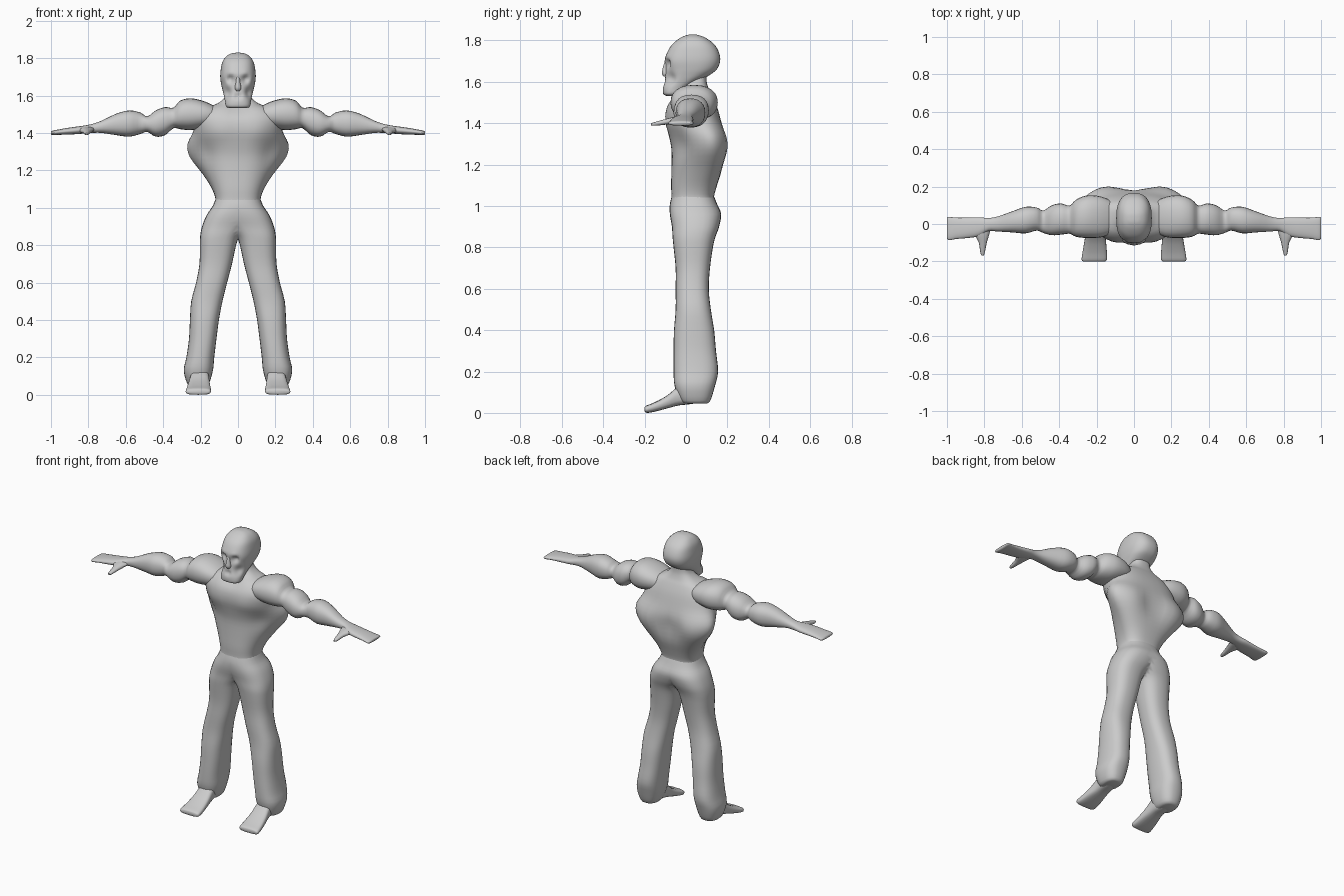
import bpy, bmesh, math
from mathutils import Vector


def spline(rows, steps):
    """Smoothly interpolate the section rows (Catmull-Rom)."""
    out = []
    for i in range(len(rows) - 1):
        p = [rows[min(max(i + d, 0), len(rows) - 1)] for d in (-1, 0, 1, 2)]
        for s in range(steps):
            t = s / steps
            out.append([0.5 * (2 * b + (c - a) * t + (2 * a - 5 * b + 4 * c - d) * t * t
                               + (3 * b - a - 3 * c + d) * t ** 3) for a, b, c, d in zip(*p)])
    return out + [list(rows[-1])]


def loft(name, axis, rows, n=24, power=2.3, steps=3, mirror=False, bisect=False):
    """Rows: position, a_low, a_high, b_low, b_high, [taper of a towards high b]."""
    order = {'x': (2, 0, 1), 'y': (0, 2, 1), 'z': (0, 1, 2)}[axis]
    bm, rings = bmesh.new(), []
    for r in spline(rows, steps):
        k = r[5] if len(r) > 5 else 0
        ring = []
        for i in range(n):
            t = 2 * math.pi * i / n
            c, s = (math.copysign(abs(f(t)) ** (2 / power), f(t)) for f in (math.cos, math.sin))
            a = (r[1] + r[2]) / 2 + (r[2] - r[1]) / 2 * c * (1 + k * s)
            b = (r[3] + r[4]) / 2 + (r[4] - r[3]) / 2 * s
            v = (a, b, r[0])
            ring.append(bm.verts.new([v[j] for j in order]))
        rings.append(ring)
    for p, q in zip(rings, rings[1:]):
        for i in range(n):
            j = (i + 1) % n
            bm.faces.new((p[i], p[j], q[j], q[i]))
    bm.faces.new(rings[0])
    bm.faces.new(rings[-1])
    bmesh.ops.recalc_face_normals(bm, faces=bm.faces)
    me = bpy.data.meshes.new(name)
    bm.to_mesh(me)
    bm.free()
    ob = bpy.data.objects.new(name, me)
    bpy.context.collection.objects.link(ob)
    if mirror:
        m = ob.modifiers.new("mirror", 'MIRROR')
        m.use_bisect_axis[0] = bisect
    bpy.ops.object.select_all(action='DESELECT')
    bpy.context.view_layer.objects.active = ob
    ob.select_set(True)
    bpy.ops.object.shade_smooth_by_angle(angle=math.radians(50))
    return ob


def sculpt(ob, centre, radius, push, both=True):
    """Soft push of the surface near a point, on both sides; x push is outward."""
    for sx in ((1, -1) if both else (1,)):
        c = Vector((centre[0] * sx, centre[1], centre[2]))
        d = Vector((push[0] * sx, push[1], push[2]))
        for v in ob.data.vertices:
            v.co += d * math.exp(-((v.co - c).length / radius) ** 2)


# Torso: narrow waist, broad back muscles, neck
torso = loft("torso", 'z', [
    (1.00, -.130, .130, -.075, .145, 0),
    (1.04, -.120, .120, -.070, .135, .02),
    (1.10, -.137, .137, -.072, .150, .10),
    (1.18, -.180, .180, -.070, .175, .22),
    (1.27, -.235, .235, -.070, .188, .33),
    (1.34, -.250, .250, -.082, .188, .30),
    (1.41, -.235, .235, -.095, .170, .10),
    (1.48, -.225, .225, -.092, .150, .02),
    (1.53, -.175, .175, -.065, .128, .02),
    (1.56, -.105, .105, -.030, .112, 0),
    (1.60, -.065, .065, -.010, .100, 0),
    (1.65, -.058, .058, -.010, .100, 0)], n=40, power=2.6)
sculpt(torso, (.15, .19, 1.28), .09, (.005, .018, 0))       # shoulder blades
sculpt(torso, (0, .19, 1.28), .07, (0, -.022, 0), False)    # spine groove
sculpt(torso, (.10, -.095, 1.41), .07, (0, -.010, 0))       # chest
sculpt(torso, (.20, -.06, 1.28), .06, (-.012, .02, 0))      # under the chest
sculpt(torso, (0, -.06, 1.54), .06, (0, .015, -.01), False)  # collar

# Pelvis and flared trouser legs, joined on the centre line
legs = loft("trousers", 'z', [
    (1.06, -.115, .115, -.065, .130),
    (1.01, -.130, .135, -.078, .150),
    (.96, -.110, .168, -.078, .170),
    (.90, -.055, .192, -.068, .160),
    (.85, -.010, .202, -.065, .142),
    (.80, .010, .204, -.060, .130),
    (.70, .032, .206, -.050, .116),
    (.60, .058, .224, -.050, .110),
    (.50, .083, .250, -.050, .120),
    (.40, .102, .257, -.058, .136),
    (.30, .115, .262, -.060, .145),
    (.20, .127, .276, -.060, .155, ),
    (.13, .134, .290, -.055, .140),
    (.06, .155, .272, -.030, .118),
    (.045, .175, .255, -.005, .100)], n=28, power=2.5, mirror=True, bisect=True)

# Bare feet
loft("foot", 'y', [
    (.10, .180, .250, .055, .090),
    (.02, .160, .255, .042, .150),
    (-.035, .155, .255, .036, .130),
    (-.09, .150, .265, .022, .085),
    (-.15, .145, .275, .006, .052),
    (-.19, .145, .280, .000, .036),
    (-.20, .155, .272, .008, .028)], n=20, power=3, mirror=True)

# Shoulders, arms and flat hands
arm = loft("arm", 'x', [
    (.10, -.040, .110, 1.450, 1.530),
    (.17, -.070, .145, 1.430, 1.565),
    (.25, -.075, .153, 1.415, 1.585),
    (.31, -.068, .130, 1.420, 1.572),
    (.345, -.052, .098, 1.425, 1.535),
    (.39, -.057, .110, 1.388, 1.538),
    (.44, -.060, .100, 1.380, 1.520),
    (.485, -.048, .072, 1.405, 1.488),
    (.52, -.035, .088, 1.395, 1.508),
    (.58, -.050, .092, 1.380, 1.520),
    (.65, -.045, .068, 1.388, 1.503),
    (.73, -.040, .040, 1.400, 1.465),
    (.78, -.038, .032, 1.400, 1.448),
    (.83, -.065, .036, 1.396, 1.438),
    (.89, -.075, .034, 1.392, 1.430),
    (.95, -.080, .034, 1.390, 1.420),
    (.99, -.087, .038, 1.388, 1.412),
    (1.0, -.075, .032, 1.394, 1.406)], n=24, power=2.3, mirror=True)

# Thumbs
loft("thumb", 'y', [
    (-.02, .765, .860, 1.402, 1.436),
    (-.06, .775, .850, 1.398, 1.430),
    (-.10, .787, .830, 1.393, 1.420),
    (-.15, .797, .822, 1.388, 1.406),
    (-.168, .803, .816, 1.390, 1.400)], n=12, mirror=True)

# Head: long skull with a forward jaw
head = loft("head", 'z', [
    (1.532, -.045, .045, -.095, -.045),
    (1.542, -.064, .064, -.110, -.020),
    (1.57, -.070, .070, -.112, .010),
    (1.60, -.076, .076, -.106, .055),
    (1.63, -.083, .083, -.100, .110),
    (1.66, -.090, .090, -.098, .148),
    (1.70, -.095, .095, -.104, .165),
    (1.74, -.092, .092, -.092, .160),
    (1.78, -.083, .083, -.068, .138),
    (1.81, -.062, .062, -.032, .100),
    (1.825, -.035, .035, .000, .065),
    (1.829, -.010, .010, .020, .045)], n=48, power=2.5, steps=4)
sculpt(head, (.042, -.10, 1.688), .022, (0, .028, 0))      # eye sockets
sculpt(head, (.040, -.10, 1.715), .016, (0, -.008, 0))     # brows
sculpt(head, (.068, -.085, 1.615), .030, (-.010, .016, 0))  # cheek hollows
sculpt(head, (0, -.105, 1.595), .016, (0, .012, 0), False)  # mouth

# Nose
loft("nose", 'z', [
    (1.625, -.010, .010, -.108, -.08),
    (1.64, -.018, .018, -.116, -.07),
    (1.67, -.012, .012, -.112, -.07),
    (1.70, -.010, .010, -.102, -.07)], n=12)
